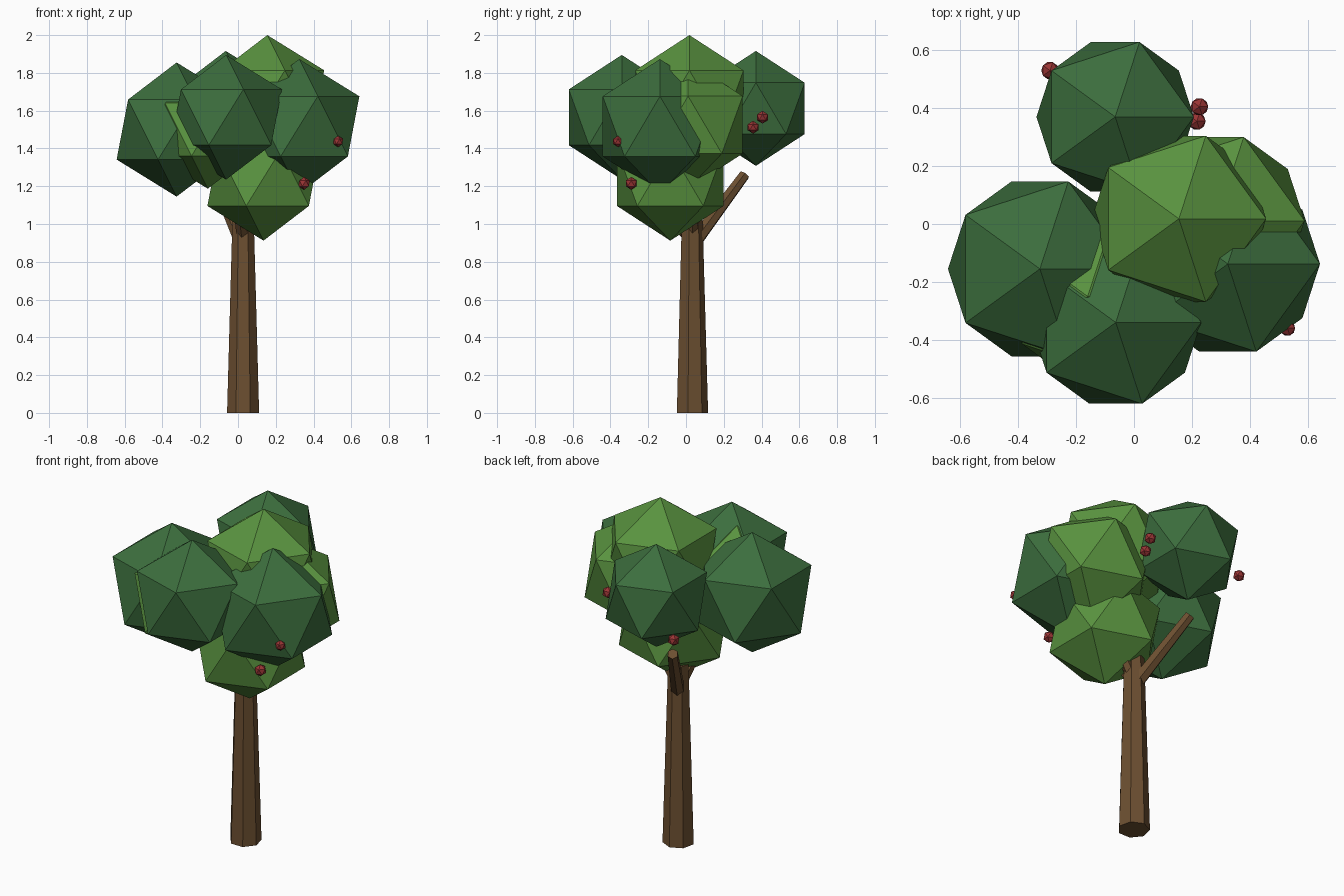
import bpy
from mathutils import Vector

cube = bpy.data.objects.get("Cube")
if cube:
    bpy.data.objects.remove(cube, do_unlink=True)


def material(name, color):
    mat = bpy.data.materials.new(name)
    mat.use_nodes = True
    mat.diffuse_color = (*color, 1)
    mat.node_tree.nodes["Principled BSDF"].inputs["Base Color"].default_value = (*color, 1)
    return mat


bark = material("bark_brown", (0.15, 0.078, 0.03))
dark = material("dark_leaf_green", (0.045, 0.155, 0.047))
light = material("light_leaf_green", (0.10, 0.29, 0.05))
red = material("berry_red", (0.32, 0.035, 0.035))


def finish(name, mat):
    obj = bpy.context.object
    obj.name = name
    obj.data.materials.append(mat)
    return obj


def ball(name, center, radius, mat):
    """Faceted twenty-sided ball."""
    bpy.ops.mesh.primitive_ico_sphere_add(subdivisions=1, radius=radius, location=center)
    return finish(name, mat)


def limb(name, start, end, r_start, r_end, sides):
    """Tapered flat-sided limb between two points."""
    start, end = Vector(start), Vector(end)
    axis = end - start
    bpy.ops.mesh.primitive_cone_add(vertices=sides, radius1=r_start, radius2=r_end,
                                    depth=axis.length, location=(start + end) / 2)
    obj = finish(name, bark)
    if axis.xy.length > 0.01:
        obj.rotation_euler = axis.to_track_quat("Z", "Y").to_euler()
    return obj


# Trunk and branches
limb("trunk", (0.027, 0.03, 0), (0.027, 0.03, 1.06), 0.087, 0.057, 7)
limb("back_branch", (0.027, 0.035, 0.89), (-0.13, 0.31, 1.26), 0.04, 0.03, 6)
limb("front_branch", (0.027, 0.02, 0.93), (-0.01, -0.2, 1.2), 0.036, 0.028, 6)
limb("left_branch", (0.027, 0.03, 0.93), (0.2, 0.04, 1.2), 0.036, 0.028, 6)

# Foliage clumps
ball("right_foliage", (-0.325, -0.155, 1.50), 0.355, dark)
ball("front_foliage", (-0.063, -0.34, 1.565), 0.33, dark)
ball("left_foliage", (0.324, -0.138, 1.517), 0.356, dark)
ball("back_foliage", (-0.065, 0.37, 1.612), 0.304, dark)
ball("top_foliage", (0.155, 0.018, 1.663), 0.337, light)
ball("left_inner_foliage", (0.285, 0.011, 1.525), 0.34, light)
ball("right_inner_foliage", (-0.16, -0.25, 1.50), 0.313, light)
ball("lower_foliage", (0.135, -0.083, 1.244), 0.332, light)

# Berries
berries = [(-0.29, 0.53, 1.47), (0.226, 0.405, 1.565), (0.217, 0.355, 1.512),
           (0.53, -0.36, 1.437), (0.35, -0.29, 1.215)]
for i, center in enumerate(berries):
    ball(f"berry_{i + 1}", center, 0.034 if i != 3 else 0.03, red)
